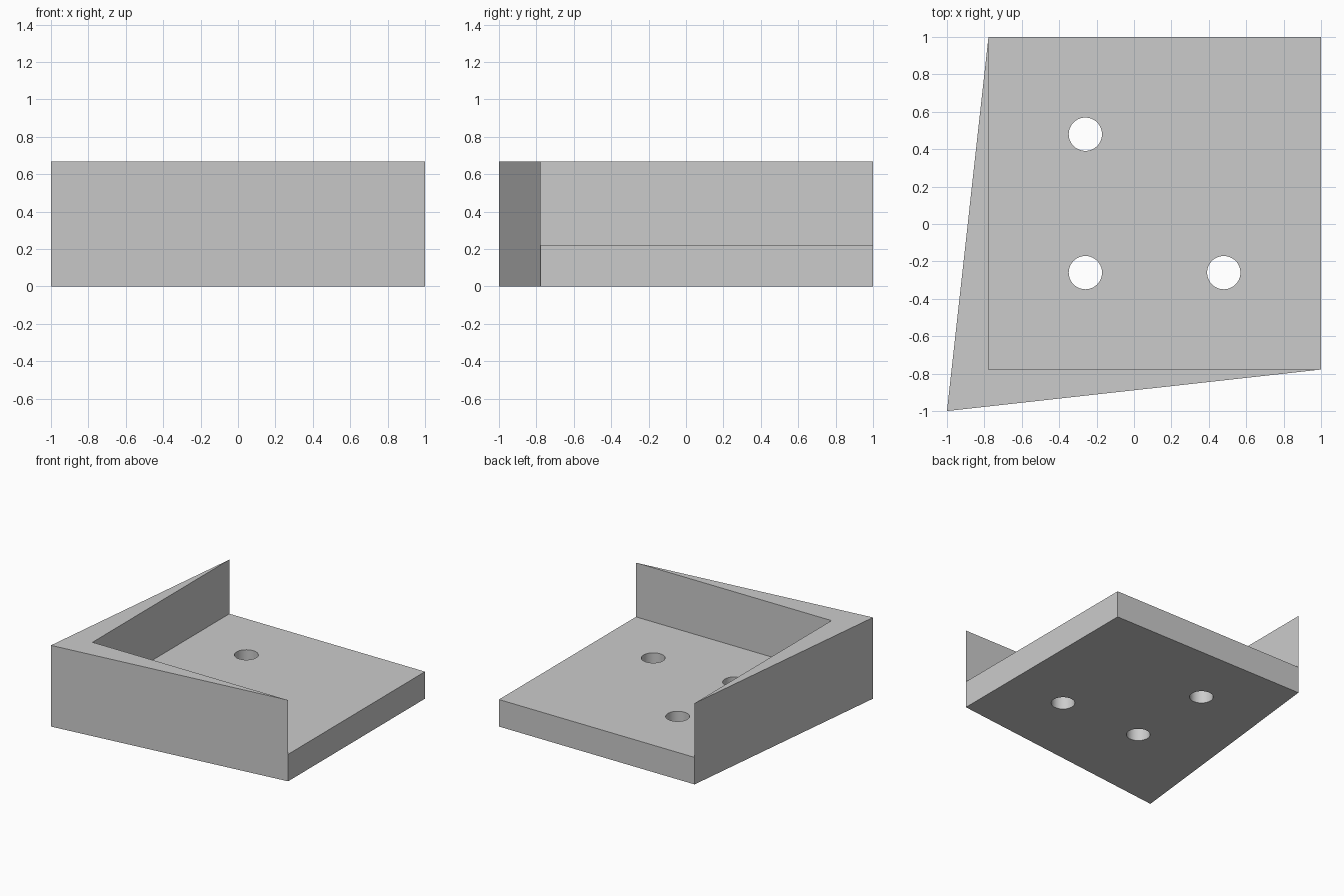
import bpy, bmesh

if "Cube" in bpy.data.objects:
    bpy.data.objects.remove(bpy.data.objects["Cube"])

FLOOR, TOP, INNER = 0.222, 0.667, -0.778
HOLE_R = 0.089
A, B, C, D, I = (-1, -1), (1, INNER), (1, 1), (INNER, 1), (INNER, INNER)

# Bracket body: base plate with two tapering walls, as one solid
bm = bmesh.new()
verts = {}


def face(*points):
    loop = []
    for (x, y), z in points:
        key = (x, y, z)
        if key not in verts:
            verts[key] = bm.verts.new(key)
        loop.append(verts[key])
    bm.faces.new(loop)


face((D, 0), (C, 0), (B, 0), (A, 0))                        # underside
face((I, FLOOR), (B, FLOOR), (C, FLOOR), (D, FLOOR))        # floor
face((A, TOP), (B, TOP), (I, TOP), (D, TOP))                # wall tops
face((A, 0), (B, 0), (B, FLOOR), (B, TOP), (A, TOP))        # front wall outside
face((D, 0), (A, 0), (A, TOP), (D, TOP), (D, FLOOR))        # left wall outside
face((B, FLOOR), (I, FLOOR), (I, TOP), (B, TOP))            # front wall inside
face((I, FLOOR), (D, FLOOR), (D, TOP), (I, TOP))            # left wall inside
face((B, 0), (C, 0), (C, FLOOR), (B, FLOOR))                # right edge
face((C, 0), (D, 0), (D, FLOOR), (C, FLOOR))                # back edge
bmesh.ops.recalc_face_normals(bm, faces=bm.faces)
mesh = bpy.data.meshes.new("corner_bracket")
bm.to_mesh(mesh)
bm.free()
bracket = bpy.data.objects.new("corner_bracket", mesh)
bpy.context.collection.objects.link(bracket)

# Screw holes through the base plate
for x, y in [(-0.26, 0.48), (-0.26, -0.26), (0.48, -0.26)]:
    bpy.ops.mesh.primitive_cylinder_add(vertices=64, radius=HOLE_R, depth=0.6,
                                        location=(x, y, FLOOR / 2))
    cutter = bpy.context.object
    cutter.name = "hole_cutter"
    cutter.hide_render = True
    mod = bracket.modifiers.new("hole", 'BOOLEAN')
    mod.operation = 'DIFFERENCE'
    mod.solver = 'EXACT'
    mod.object = cutter
    bpy.context.view_layer.objects.active = bracket
    bpy.ops.object.modifier_apply(modifier=mod.name)
    bpy.data.objects.remove(cutter)

# Smooth hole walls, sharp edges elsewhere
bpy.ops.object.select_all(action='DESELECT')
bracket.select_set(True)
bpy.context.view_layer.objects.active = bracket
bpy.ops.object.shade_smooth_by_angle()
